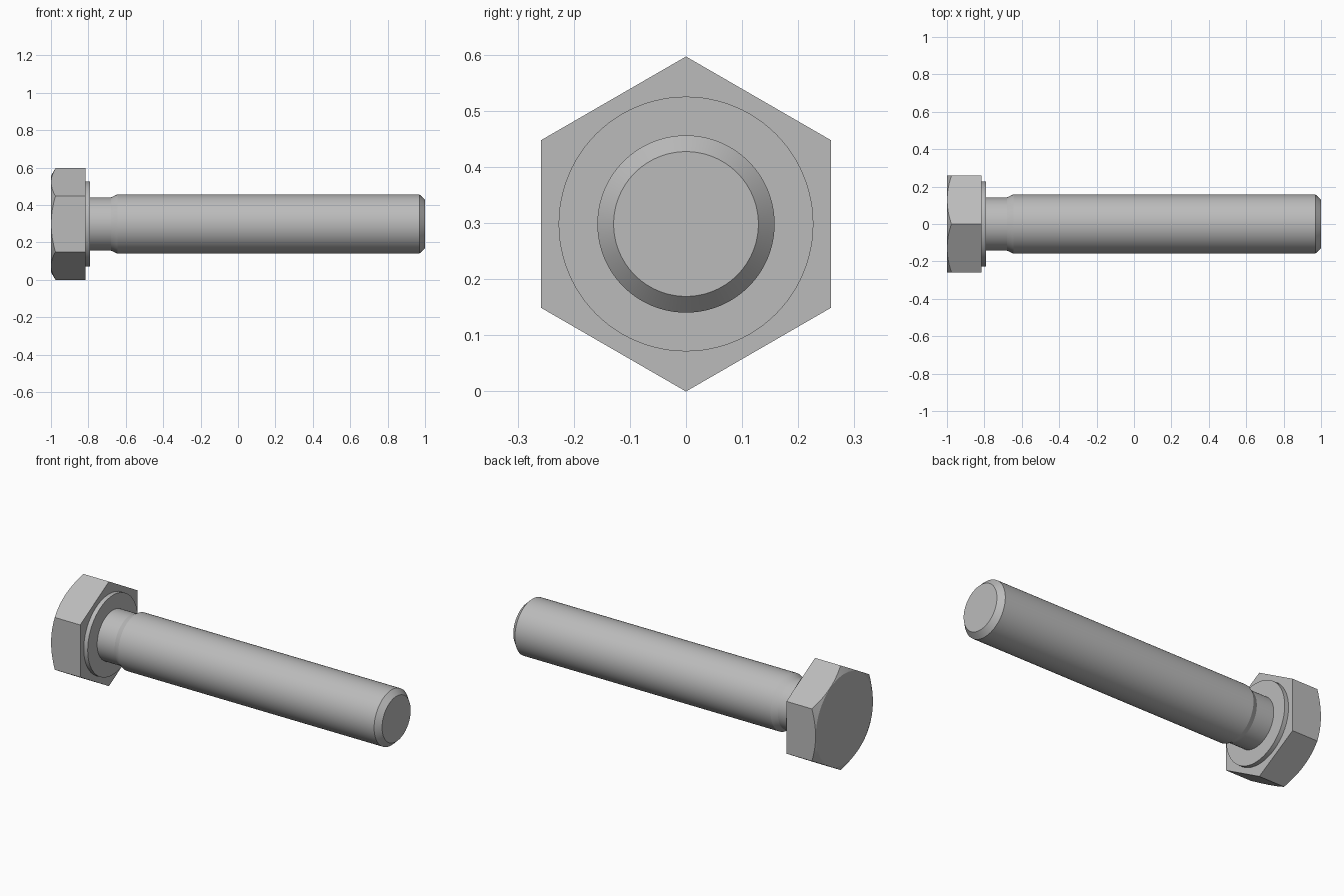
import bpy, bmesh, math

cube = bpy.data.objects.get("Cube")
if cube:
    bpy.data.objects.remove(cube, do_unlink=True)

SIDES = 96          # steps around the bolt axis
AXIS_Z = 0.2985     # height of the bolt axis
CORNER = 0.2985     # axis to hexagon corner
FLAT = CORNER * math.cos(math.pi / 6)

steel = bpy.data.materials.new("plain steel grey")
steel.use_nodes = True
colour = (0.5, 0.5, 0.5, 1)
steel.diffuse_color = colour
steel.node_tree.nodes["Principled BSDF"].inputs["Base Color"].default_value = colour


def loft(name, rings):
    """Skin rings around the x axis; each ring maps an angle to (x, radius)."""
    bm = bmesh.new()
    loops = []
    for ring in rings:
        loop = []
        for i in range(SIDES):
            a = math.tau * i / SIDES
            x, r = ring(a)
            loop.append(bm.verts.new((x, r * math.sin(a), r * math.cos(a))))
        loops.append(loop)
    for p, q in zip(loops, loops[1:]):
        for i in range(SIDES):
            j = (i + 1) % SIDES
            bm.faces.new((p[i], p[j], q[j], q[i]))
    bm.faces.new(loops[0])
    bm.faces.new(loops[-1])
    bmesh.ops.remove_doubles(bm, verts=bm.verts, dist=0.00001)
    bmesh.ops.recalc_face_normals(bm, faces=bm.faces)
    mesh = bpy.data.meshes.new(name)
    bm.to_mesh(mesh)
    bm.free()
    mesh.materials.append(steel)
    obj = bpy.data.objects.new(name, mesh)
    obj.location.z = AXIS_Z
    bpy.context.collection.objects.link(obj)
    bpy.ops.object.select_all(action="DESELECT")
    obj.select_set(True)
    bpy.context.view_layer.objects.active = obj
    bpy.ops.object.shade_smooth_by_angle(angle=math.radians(20))
    return obj


def turned(name, profile):
    return loft(name, [lambda a, p=p: p for p in profile])


def hex_radius(a):
    return FLAT / math.cos(a % (math.pi / 3) - math.pi / 6)


# Hexagonal head with a conical chamfer on its outer end
chamfer_r = FLAT - 0.0015
loft("hex_head", [
    lambda a: (-1, chamfer_r),
    lambda a: (-1 + (hex_radius(a) - chamfer_r) * math.tan(math.pi / 6), hex_radius(a)),
    lambda a: (-0.815, hex_radius(a)),
])

# Round bearing collar under the head
turned("washer_collar", [(-0.83, 0.227), (-0.79, 0.227)])

# Shank with a narrower neck and a chamfered tip
turned("shank", [(-0.8, 0.142), (-0.68, 0.142), (-0.645, 0.158),
                 (0.97, 0.158), (1, 0.129)])
